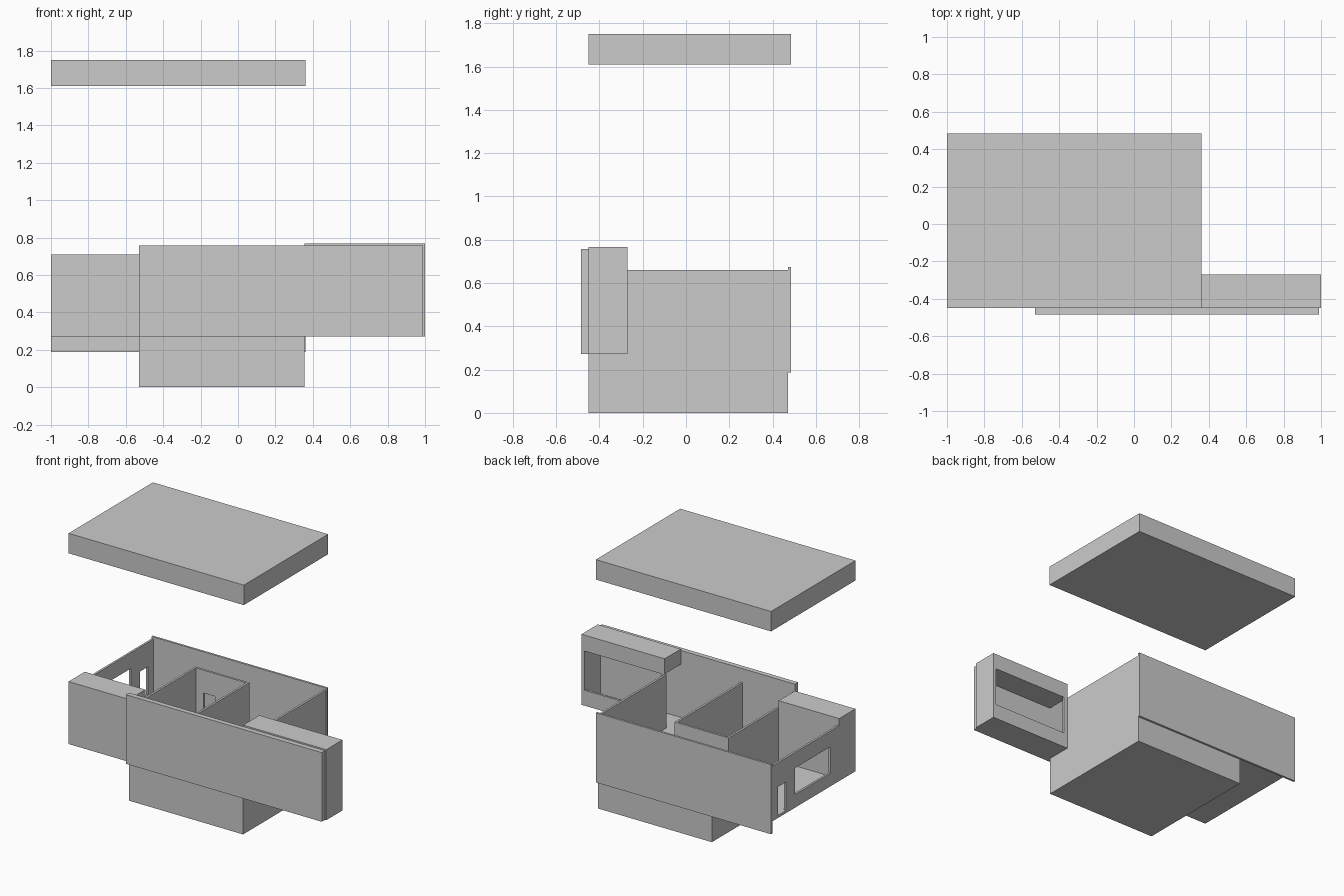
import bpy

if "Cube" in bpy.data.objects:
    bpy.data.objects.remove(bpy.data.objects["Cube"])


def box(name, x, y, z):
    """Axis-aligned box from (min, max) ranges."""
    bpy.ops.mesh.primitive_cube_add(
        size=1, location=[(r[0] + r[1]) / 2 for r in (x, y, z)])
    ob = bpy.context.object
    ob.name = name
    ob.scale = [r[1] - r[0] for r in (x, y, z)]
    bpy.ops.object.transform_apply(location=False, rotation=False, scale=True)
    return ob


def cut(target, x, y, z):
    """Cut a box-shaped opening and discard the cutter."""
    cutter = box("cutter", x, y, z)
    cutter.hide_render = True
    mod = target.modifiers.new("opening", 'BOOLEAN')
    mod.operation = 'DIFFERENCE'
    mod.solver = 'EXACT'
    mod.object = cutter
    bpy.context.view_layer.objects.active = target
    bpy.ops.object.modifier_apply(modifier=mod.name)
    bpy.data.objects.remove(cutter)


T = 0.015            # wall thickness
FLOOR, WALL = 0.272, 0.66

# Lifted roof, ground-floor base and upper floor
box("roof", (-1, 0.36), (-0.45, 0.485), (1.61, 1.75))
box("base", (-0.53, 0.355), (-0.45, 0.47), (0, FLOOR))
box("upper_floor", (-1, 0.355), (-0.45, 0.47), (FLOOR, 0.287))

# Outer panels
box("front_panel", (-0.53, 0.99), (-0.485, -0.45), (FLOOR, 0.757))
box("back_panel", (-1, 0.36), (0.47, 0.485), (0.187, 0.675))
box("right_wall", (0.355 - T, 0.355), (-0.27, 0.47), (FLOOR, WALL))

# Left wall with a small door and a wide window
left = box("left_wall", (-1, -1 + T), (-0.27, 0.47), (FLOOR, WALL))
cut(left, (-1.1, -0.9), (0.32, 0.41), (0.29, 0.49))
cut(left, (-1.1, -0.9), (-0.172, 0.22), (0.365, 0.55))

# Closed bay at the left front
box("left_bay", (-1, -0.53), (-0.45, -0.27), (FLOOR, 0.71))

# Interior partitions
for i, x in enumerate((-0.53, -0.125)):
    box(f"partition_{i + 1}", (x, x + T), (-0.45, 0.27), (0.28, WALL))
cross = box("cross_wall", (-0.53, -0.11), (0.27, 0.285), (0.28, WALL))
cut(cross, (-0.455, -0.368), (0.2, 0.35), (0.287, 0.5))

# Hollow right wing: open to the house and glazed to the rear
wing = box("right_wing", (0.355, 1), (-0.45, -0.27), (FLOOR, 0.767))
cut(wing, (0.3, 0.98), (-0.5, -0.285), (0.287, 0.66))
cut(wing, (0.385, 0.977), (-0.3, -0.2), (0.38, 0.655))
